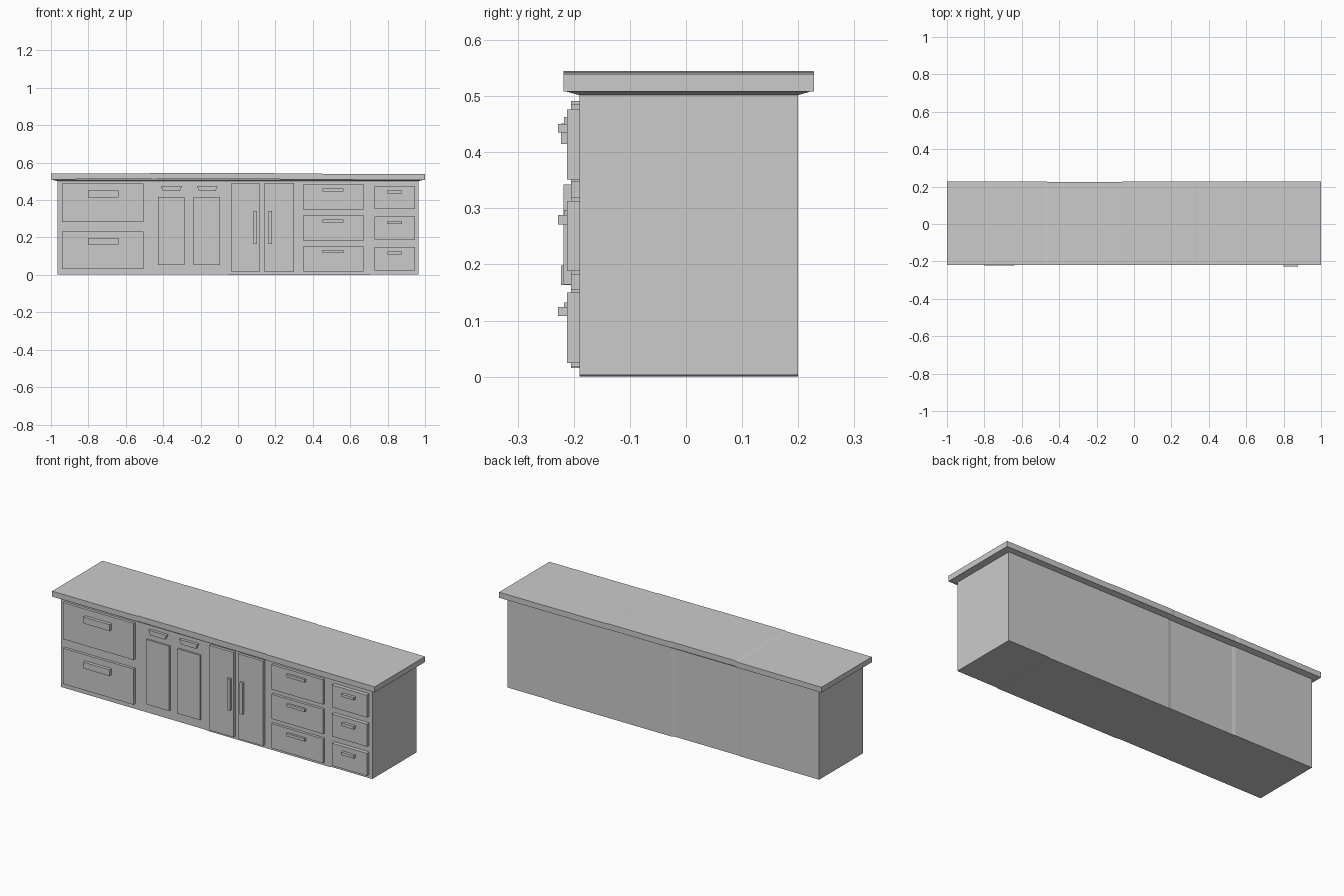
import bpy, bmesh


def mesh_object(name, bm):
    bmesh.ops.recalc_face_normals(bm, faces=bm.faces)
    me = bpy.data.meshes.new(name)
    bm.to_mesh(me)
    bm.free()
    ob = bpy.data.objects.new(name, me)
    bpy.context.collection.objects.link(ob)
    return ob


def loft(name, rings):
    """Skin a row of matching closed rings and cap both ends."""
    bm = bmesh.new()
    rows = [[bm.verts.new(p) for p in r] for r in rings]
    n = len(rows[0])
    for a, b in zip(rows, rows[1:]):
        for i in range(n):
            j = (i + 1) % n
            bm.faces.new((a[i], a[j], b[j], b[i]))
    bm.faces.new(rows[0])
    bm.faces.new(rows[-1])
    return mesh_object(name, bm)


def panel(name, x0, x1, z0, z1, front, back=-0.185, inset=0.0):
    """Block facing -y; inset narrows the lower edge."""
    outline = [(x0 + inset, z0), (x1 - inset, z0), (x1, z1), (x0, z1)]
    return loft(name, [[(x, y, z) for x, z in outline] for y in (back, front)])


# Cabinet carcass, with the slight set-in of the second unit's back
body = [(-0.966, 0.003, 0.20), (-0.48, 0.003, 0.20), (-0.46, 0.003, 0.197),
        (-0.07, 0.003, 0.197), (-0.05, 0.0, 0.20), (0.70, 0.0, 0.20),
        (0.72, 0.003, 0.20), (0.966, 0.003, 0.20)]
loft("cabinet_body", [[(x, -0.19, z), (x, yb, z), (x, yb, 0.507), (x, -0.19, 0.507)]
                      for x, z, yb in body])

# Worktop slab, gently uneven from unit to unit
slab = [(-1.0, 0.511, 0.541, 0.228), (-0.48, 0.512, 0.542, 0.228),
        (-0.46, 0.514, 0.545, 0.225), (-0.07, 0.513, 0.545, 0.225),
        (-0.05, 0.512, 0.544, 0.228), (0.32, 0.511, 0.543, 0.228),
        (0.34, 0.509, 0.541, 0.228), (1.0, 0.508, 0.539, 0.228)]
loft("worktop", [[(x, -0.218, zb), (x, yb, zb), (x, yb, zt), (x, -0.218, zt)]
                 for x, zb, zt, yb in slab])

# Sloped moulding under the worktop
loft("worktop_moulding", [
    [(-0.968, -0.191, 0.502), (0.968, -0.191, 0.502), (0.968, 0.201, 0.502), (-0.968, 0.201, 0.502)],
    [(-0.998, -0.217, 0.510), (0.998, -0.217, 0.509), (0.998, 0.225, 0.509), (-0.998, 0.225, 0.510)]])

# Drawer banks: name, x range, front y, drawer z ranges, handle x range, handle z ranges, handle y
banks = [
    ("wide", -0.942, -0.504, -0.205, [(0.032, 0.232), (0.283, 0.488)],
     -0.803, -0.640, [(0.163, 0.198), (0.415, 0.451)], -0.223),
    ("medium", 0.351, 0.671, -0.205, [(0.018, 0.155), (0.182, 0.320), (0.347, 0.486)],
     0.452, 0.565, [(0.116, 0.132), (0.281, 0.297), (0.447, 0.463)], -0.217),
    ("narrow", 0.730, 0.947, -0.212, [(0.024, 0.150), (0.188, 0.313), (0.351, 0.476)],
     0.800, 0.877, [(0.108, 0.124), (0.271, 0.288), (0.435, 0.450)], -0.228),
]
for name, x0, x1, y, fronts, hx0, hx1, grips, hy in banks:
    for i, ((z0, z1), (g0, g1)) in enumerate(zip(fronts, grips), 1):
        panel(f"{name}_drawer_{i}", x0, x1, z0, z1, y)
        panel(f"{name}_drawer_handle_{i}", hx0, hx1, g0, g1, hy)

# Pull-out units with tapered grips above
for i, (x0, x1) in enumerate([(-0.429, -0.287), (-0.237, -0.095)], 1):
    panel(f"pullout_panel_{i}", x0, x1, 0.053, 0.416, -0.200)
    panel(f"pullout_grip_{i}", x0 + 0.017, x1 - 0.013, 0.449, 0.475, -0.205, inset=0.011)

# Pair of tall doors with vertical handles
for side, x0, x1, h0, h1 in [("left", -0.034, 0.116, 0.084, 0.102),
                             ("right", 0.143, 0.300, 0.163, 0.181)]:
    panel(f"{side}_door", x0, x1, 0.015, 0.491, -0.205)
    panel(f"{side}_door_handle", h0, h1, 0.164, 0.342, -0.218)
